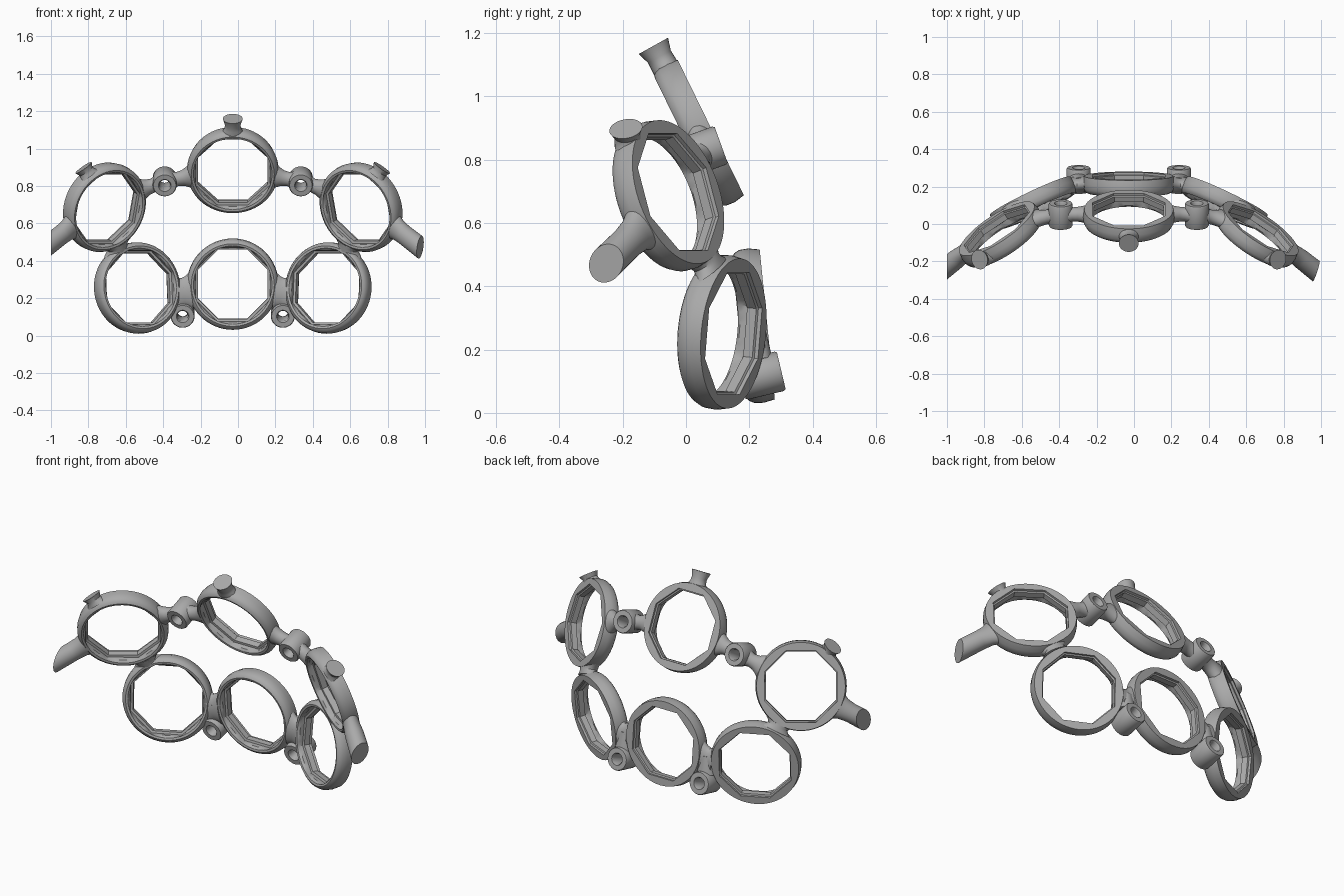
import bpy, bmesh, math
from mathutils import Vector

cube = bpy.data.objects.get("Cube")
if cube:
    bpy.data.objects.remove(cube, do_unlink=True)

metal = bpy.data.materials.new("mid grey")
metal.use_nodes = True
metal.diffuse_color = (0.4, 0.4, 0.4, 1)
metal.node_tree.nodes["Principled BSDF"].inputs["Base Color"].default_value = (0.4, 0.4, 0.4, 1)

CX = -0.028      # mirror plane
SEG = 64
RIM = 0.245      # ring radius


def frame(normal):
    """Axes across a ring: sideways, upward, and along its normal."""
    n = Vector(normal).normalized()
    u = Vector((0, 0, 1)).cross(n).normalized()
    return u, n.cross(u), n


def loft(name, loops, closed=False, cut=None):
    """Skin a list of point loops; cap the ends unless it closes on itself."""
    bm = bmesh.new()
    rows = [[bm.verts.new(p) for p in loop] for loop in loops]
    count = len(rows[0])
    for i in range(len(rows) if closed else len(rows) - 1):
        a, b = rows[i], rows[(i + 1) % len(rows)]
        for j in range(count):
            k = (j + 1) % count
            bm.faces.new((a[j], a[k], b[k], b[j]))
    if not closed:
        bm.faces.new(rows[0])
        bm.faces.new(rows[-1])
    if cut:
        geom = bm.verts[:] + bm.edges[:] + bm.faces[:]
        res = bmesh.ops.bisect_plane(bm, geom=geom, plane_co=cut[0], plane_no=cut[1], clear_outer=True)
        edges = [e for e in res["geom_cut"] if isinstance(e, bmesh.types.BMEdge)]
        bmesh.ops.edgeloop_fill(bm, edges=edges)
    bmesh.ops.recalc_face_normals(bm, faces=bm.faces[:])
    mesh = bpy.data.meshes.new(name)
    bm.to_mesh(mesh)
    bm.free()
    obj = bpy.data.objects.new(name, mesh)
    bpy.context.collection.objects.link(obj)
    mesh.materials.append(metal)
    bpy.ops.object.select_all(action="DESELECT")
    obj.select_set(True)
    bpy.context.view_layer.objects.active = obj
    bpy.ops.object.shade_smooth_by_angle(angle=math.radians(32))
    return obj


def lathe(name, centre, normal, profile):
    """Revolve (radius, depth, sides); sides 8 gives an octagon, 0 a circle."""
    u, v, n = frame(normal)
    loops = []
    for r, depth, sides in profile:
        loop = []
        for i in range(SEG):
            a = math.tau * i / SEG
            k = r
            if sides:
                step = math.tau / sides
                k = r / math.cos((a + step / 2) % step - step / 2)
            loop.append(Vector(centre) + u * k * math.cos(a) + v * k * math.sin(a) + n * depth)
        loops.append(loop)
    return loft(name, loops, closed=True)


RING = [(0.238, 0.045, 0), (0.245, 0.01, 0), (0.243, -0.02, 0), (0.234, -0.037, 0),
        (0.222, -0.045, 0), (0.21, -0.042, 0), (0.199, -0.03, 8), (0.199, -0.008, 8),
        (0.187, -0.004, 8), (0.187, 0.028, 8), (0.194, 0.032, 8), (0.194, 0.045, 8)]
BOSS = [(0.06, 0.065, 0), (0.064, 0.058, 0), (0.064, -0.058, 0), (0.06, -0.065, 0),
        (0.034, -0.065, 0), (0.028, -0.055, 0), (0.028, 0.055, 0), (0.034, 0.065, 0)]


def tube(name, start, end, normal, stations, cut=None):
    """Oval tube; stations are (fraction, half width, half depth along normal)."""
    start, end = Vector(start), Vector(end)
    axis = (end - start).normalized()
    n = Vector(normal)
    n = (n - axis * n.dot(axis)).normalized()
    u = n.cross(axis)
    loops = []
    for t, w, d in stations:
        c = start.lerp(end, t)
        loops.append([c + u * w * math.cos(math.tau * i / 32) + n * d * math.sin(math.tau * i / 32)
                      for i in range(32)])
    return loft(name, loops, cut=cut)


def on_rim(ring, target, radius=0.225):
    """Point in the ring's band closest to the target."""
    centre, n = Vector(ring[0]), Vector(ring[1]).normalized()
    d = Vector(target) - centre
    return centre + (d - n * d.dot(n)).normalized() * radius


PIN = [(0, 0.06, 0.043), (0.3, 0.045, 0.042), (0.55, 0.041, 0.041), (1, 0.053, 0.053)]
ARM = [(0, 0.075, 0.044), (0.1, 0.06, 0.046), (0.25, 0.053, 0.052), (1, 0.056, 0.056)]
STRUT = [(0, 0.07, 0.043), (0.22, 0.056, 0.042), (0.45, 0.043, 0.04), (0.75, 0.038, 0.038),
         (1, 0.045, 0.042)]
WEB = [(0, 0.1, 0.043), (0.25, 0.085, 0.042), (0.5, 0.078, 0.041), (0.75, 0.085, 0.042),
       (1, 0.1, 0.043)]
BRIDGE = [(0, 0.085, 0.043), (0.3, 0.065, 0.043), (0.5, 0.058, 0.043), (0.7, 0.065, 0.043),
          (1, 0.085, 0.043)]

# Central rings and top pin
top = ((CX, 0.038, 0.882), (0, 0.9, 0.44))
base = ((CX, 0.212, 0.275), (0, 0.995, 0.1))
lathe("top_ring", *top, RING)
lathe("base_ring", *base, RING)
pin_end = Vector((CX, -0.103, 1.16))
tube("top_pin", on_rim(top, pin_end), pin_end, top[1], PIN)

for side, s in (("left", 1), ("right", -1)):
    def at(x, y, z):
        return Vector((CX + s * x, y, z))

    # Side rings
    upper = (at(0.682, -0.06, 0.685), (s * 0.53, 0.79, 0.3))
    lower = (at(0.508, 0.11, 0.255), (s * 0.43, 0.9, -0.09))
    lathe(side + "_upper_ring", *upper, RING)
    lathe(side + "_lower_ring", *lower, RING)

    # Screw bosses
    high = at(0.364, 0.05, 0.825)
    low = at(0.268, 0.238, 0.118)
    lathe(side + "_upper_boss", high, (0, 0.94, 0.34), BOSS)
    lathe(side + "_lower_boss", low, (0, 0.97, 0.23), BOSS)

    # Struts from the rings to the upper boss
    for label, ring in (("inner", top), ("outer", upper)):
        a = on_rim(ring, high)
        b = high + (a - high).normalized() * 0.045
        tube(side + "_" + label + "_strut", a, b, ring[1], STRUT)

    # Web between lower rings, reaching down to the lower boss
    a, b = on_rim(base, lower[0]), on_rim(lower, base[0])
    drop = Vector((0, 0, 0.035))
    tube(side + "_lower_web", a - drop, b - drop, (s * 0.2, 0.97, 0), WEB)
    web_mid = (a + b) / 2
    tube(side + "_boss_neck", web_mid, low + Vector((0, -0.01, 0.05)), (0, 1, 0),
         [(0, 0.035, 0.04), (1, 0.055, 0.045)])

    # Bridge between upper and lower side rings
    tube(side + "_bridge", on_rim(upper, lower[0]), on_rim(lower, upper[0]),
         Vector(upper[1]) + Vector(lower[1]), BRIDGE)

    # Short pin and trimmed outer arm
    end = at(0.798, -0.19, 0.898)
    tube(side + "_pin", on_rim(upper, end), end, upper[1], PIN)
    tip = at(1.0, -0.25, 0.475)
    root = on_rim(upper, tip)
    if s > 0:
        cut = (Vector((0.977, -0.245, 0.478)), Vector((0.95, -0.3, -0.1)))
    else:
        cut = (Vector((-1, 0, 0)), Vector((-1, 0, 0)))
    tube(side + "_arm", root, root + (tip - root) * 1.6, upper[1], ARM, cut)
